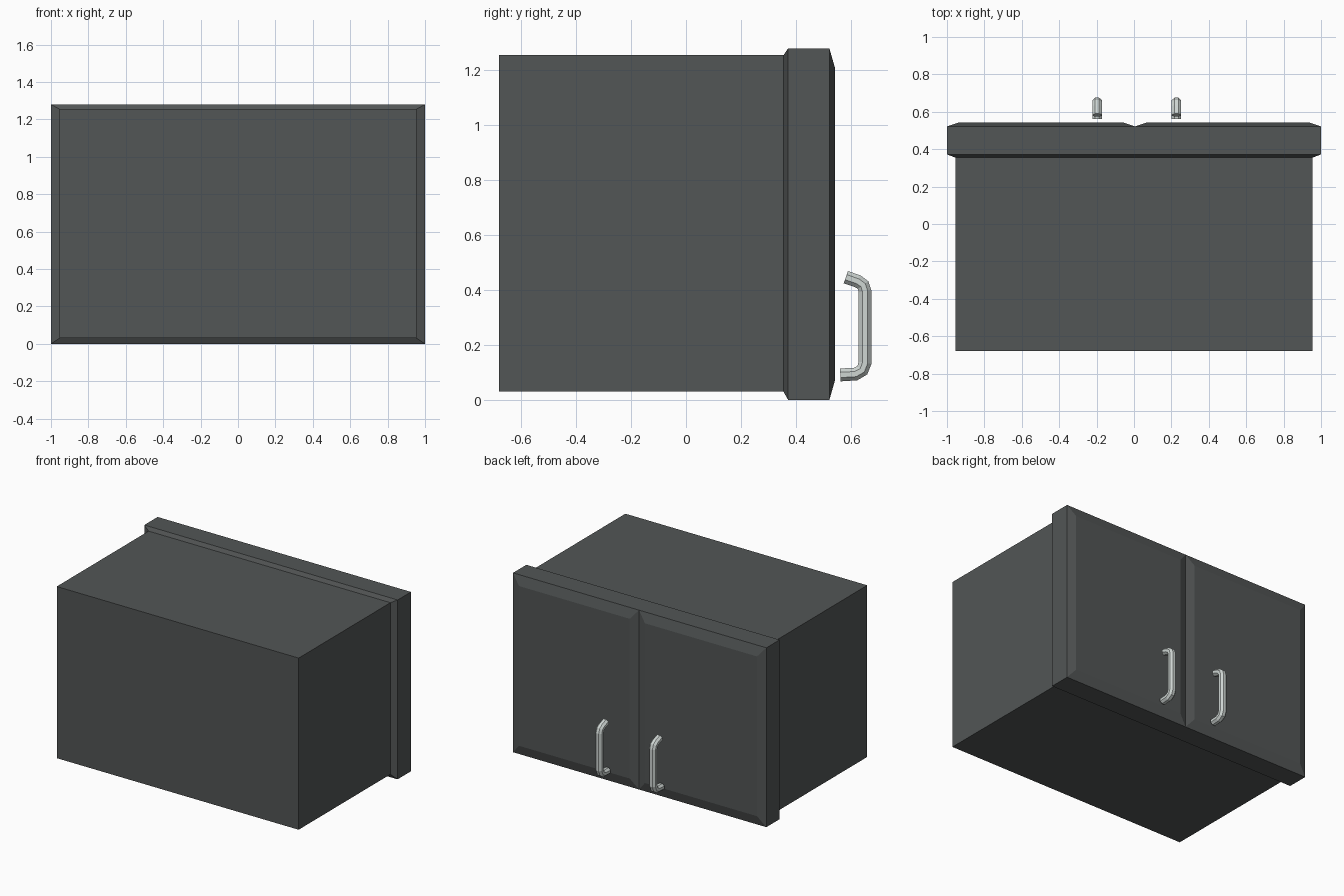
import bpy, bmesh, math
from mathutils import Vector

if "Cube" in bpy.data.objects:
    bpy.data.objects.remove(bpy.data.objects["Cube"])


def material(name, col):
    m = bpy.data.materials.new(name)
    m.diffuse_color = (*col, 1)
    m.use_nodes = True
    m.node_tree.nodes["Principled BSDF"].inputs["Base Color"].default_value = m.diffuse_color
    return m


GREY = material("charcoal_paint", (0.085, 0.092, 0.092))
METAL = material("brushed_metal", (0.62, 0.67, 0.65))


def loft(name, rings, mat, cap_start=True, cap_end=True):
    """Skin a list of equal-length point rings into one flat-shaded object."""
    bm = bmesh.new()
    vs = [[bm.verts.new(p) for p in r] for r in rings]
    n = len(rings[0])
    for a, b in zip(vs, vs[1:]):
        for i in range(n):
            j = (i + 1) % n
            bm.faces.new((a[i], a[j], b[j], b[i]))
    if cap_start:
        bm.faces.new(vs[0][::-1])
    if cap_end:
        bm.faces.new(vs[-1])
    bmesh.ops.recalc_face_normals(bm, faces=bm.faces)
    me = bpy.data.meshes.new(name)
    bm.to_mesh(me)
    bm.free()
    me.materials.append(mat)
    ob = bpy.data.objects.new(name, me)
    bpy.context.collection.objects.link(ob)
    return ob


def rect(x0, x1, z0, z1, y):
    return [(x0, y, z0), (x0, y, z1), (x1, y, z1), (x1, y, z0)]


# Cabinet box, flaring out into the wider door frame
loft("cabinet_body", [rect(-0.955, 0.955, 0.03, 1.255, -0.68),
                      rect(-0.955, 0.955, 0.03, 1.255, 0.355),
                      rect(-1, 1, 0, 1.28, 0.372),
                      rect(-1, 1, 0, 1.28, 0.522)], GREY)

# Two doors with bevelled borders
for side, x0, x1 in (("left", -1, 0.005), ("right", 0.005, 1)):
    loft(side + "_door", [rect(x0, x1, 0, 1.28, 0.522),
                          rect(x0 + 0.06, x1 - 0.06, 0.07, 1.21, 0.542)],
         GREY, cap_start=False)

# Bent bar handles: eight-sided tube swept along a path of (y, z) points
PATH = [(0.582, 0.447), (0.625, 0.432), (0.645, 0.418), (0.652, 0.395),
        (0.652, 0.135), (0.642, 0.108), (0.617, 0.094), (0.562, 0.091)]


def tube_rings(cx, radius, sides=8):
    pts = [Vector(p) for p in PATH]
    rings = []
    for i, p in enumerate(pts):
        d0 = (p - pts[max(i - 1, 0)]).normalized()
        d1 = (pts[min(i + 1, len(pts) - 1)] - p).normalized()
        t = (d0 + d1).normalized()
        nrm = Vector((-t.y, t.x))
        ring = []
        for k in range(sides):
            a = math.tau * (k + 0.5) / sides
            off = p + nrm * radius * math.sin(a)
            ring.append((cx + radius * math.cos(a) * 1.08, off.x, off.y))
        rings.append(ring)
    return rings


for side, cx in (("left", -0.197), ("right", 0.227)):
    loft(side + "_handle", tube_rings(cx, 0.0255), METAL)
